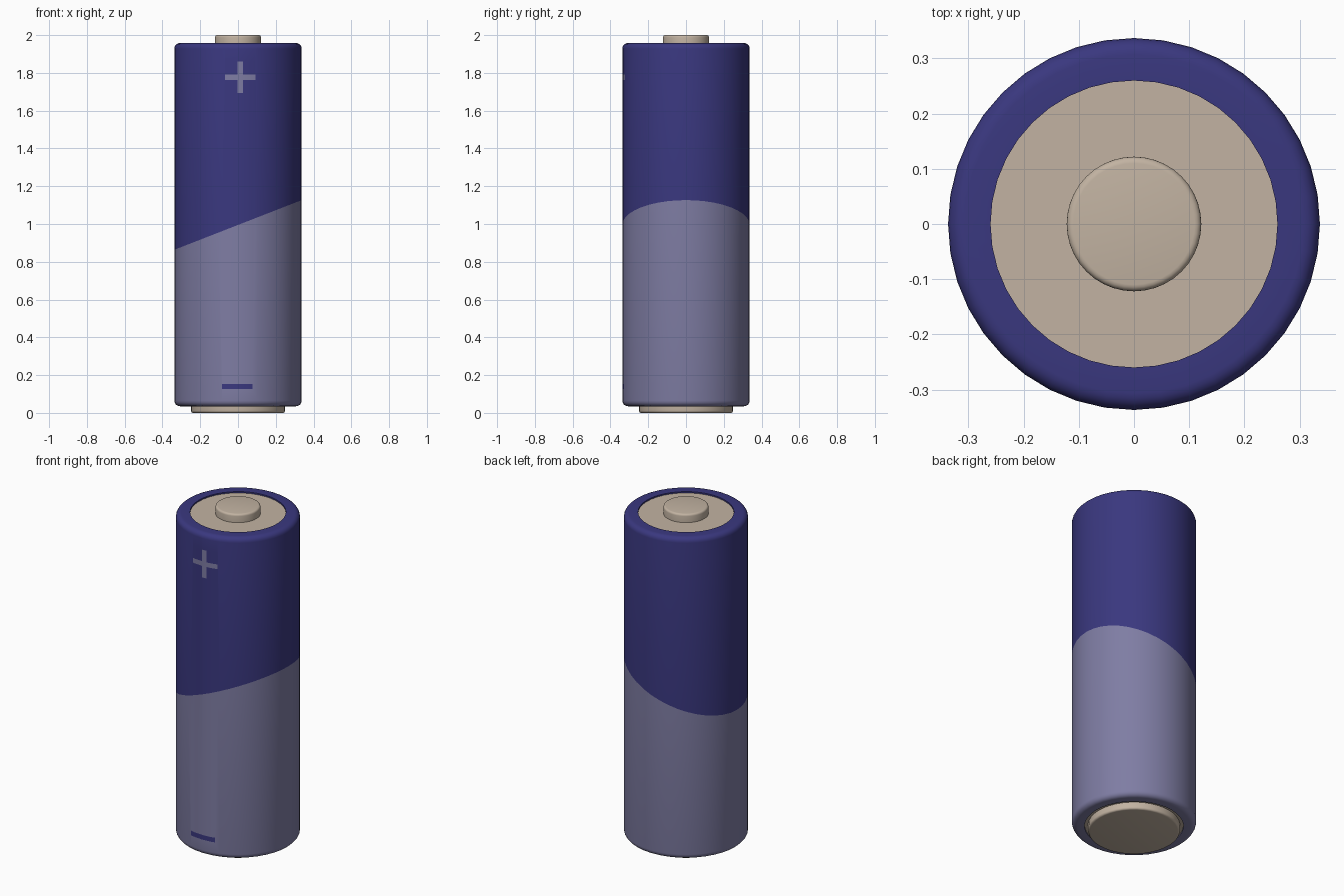
import bpy, bmesh, math

if "Cube" in bpy.data.objects:
    bpy.data.objects.remove(bpy.data.objects["Cube"])

SEG = 40


def material(name, rgb):
    m = bpy.data.materials.new(name)
    m.diffuse_color = (*rgb, 1)
    m.use_nodes = True
    m.node_tree.nodes["Principled BSDF"].inputs["Base Color"].default_value = m.diffuse_color
    return m


blue = material("dark blue", (0.042, 0.039, 0.212))
grey = material("lavender grey", (0.212, 0.205, 0.370))
beige = material("beige metal", (0.54, 0.45, 0.36))


def arc(cx, cz, r, a0, a1, n=5):
    """Rounded corner points (radius, height)."""
    return [(cx + r * math.cos(math.radians(a0 + (a1 - a0) * i / n)),
             cz + r * math.sin(math.radians(a0 + (a1 - a0) * i / n))) for i in range(n + 1)]


def lathe(profile):
    """Spin a bottom-to-top profile round z; end points on the axis are merged."""
    bm = bmesh.new()
    vs = [bm.verts.new((r, 0, z)) for r, z in profile]
    es = [bm.edges.new(p) for p in zip(vs, vs[1:])]
    bmesh.ops.spin(bm, geom=vs + es, cent=(0, 0, 0), axis=(0, 0, 1),
                   angle=2 * math.pi, steps=SEG, use_duplicate=False)
    bmesh.ops.remove_doubles(bm, verts=bm.verts, dist=1e-5)
    bmesh.ops.recalc_face_normals(bm, faces=bm.faces)
    return bm


def finish(bm, name, mats):
    me = bpy.data.meshes.new(name)
    bm.to_mesh(me)
    bm.free()
    ob = bpy.data.objects.new(name, me)
    bpy.context.collection.objects.link(ob)
    for m in mats:
        me.materials.append(m)
    bpy.ops.object.select_all(action='DESELECT')
    ob.select_set(True)
    bpy.context.view_layer.objects.active = ob
    bpy.ops.object.shade_smooth_by_angle(angle=math.radians(40))
    return ob


def cut(bm, faces, co, no):
    faces = list(faces)
    geom = set(faces)
    for f in faces:
        geom.update(f.edges)
        geom.update(f.verts)
    bmesh.ops.bisect_plane(bm, geom=list(geom), dist=1e-6, plane_co=co, plane_no=no)


# Wrapped casing with rounded ends and thin lips at both openings
R, r, top, bottom = 0.337, 0.03, 1.958, 0.035
body = lathe([(0.268, bottom + 0.012), (0.268, bottom)]
             + arc(R - r, bottom + r, r, -90, 0)
             + arc(R - r, top - r, r, 0, 90)
             + [(0.26, top), (0.26, top - 0.012)])

# Slanted colour division
SLOPE, MID = 0.39, 0.995
wall = lambda f: abs(f.normal.z) < 0.1
cut(body, [f for f in body.faces if wall(f)], (0, 0, MID), (-SLOPE, 0, 1))

# Plus and minus marks as bars: centre x, centre z, half width, half height
bars = [(0.012, 1.777, 0.08, 0.014), (0.012, 1.777, 0.014, 0.083), (-0.004, 0.14, 0.08, 0.014)]
for x, z, w, h in bars:
    for s in (-1, 1):
        front = [f for f in body.faces if wall(f) and f.normal.y < -0.5
                 and (f.calc_center_median().z > MID) == (z > MID)]
        cut(body, front, (x + s * w, 0, 0), (1, 0, 0))
for x, z, w, h in bars:
    for s in (-1, 1):
        front = [f for f in body.faces if wall(f) and f.normal.y < -0.5
                 and abs(f.calc_center_median().x - x) < 0.082]
        cut(body, front, (0, 0, z + s * h), (0, 0, 1))

for f in body.faces:
    c = f.calc_center_median()
    upper = c.z > MID + SLOPE * c.x
    mark = c.y < 0 and wall(f) and any(abs(c.x - x) < w and abs(c.z - z) < h for x, z, w, h in bars)
    f.material_index = int(upper == mark)
finish(body, "casing", [blue, grey])

# Top plate with its raised contact button
finish(lathe([(0.262, 1.95), (0.122, 1.95)] + arc(0.110, 1.988, 0.012, 0, 90, 4) + [(0, 2.0)]),
       "positive_terminal", [beige])

# Bottom plate, stepped down from the casing
finish(lathe([(0, 0)] + arc(0.237, 0.012, 0.012, -90, 0, 4) + [(0.249, 0.042), (0.270, 0.042)]),
       "negative_terminal", [beige])
